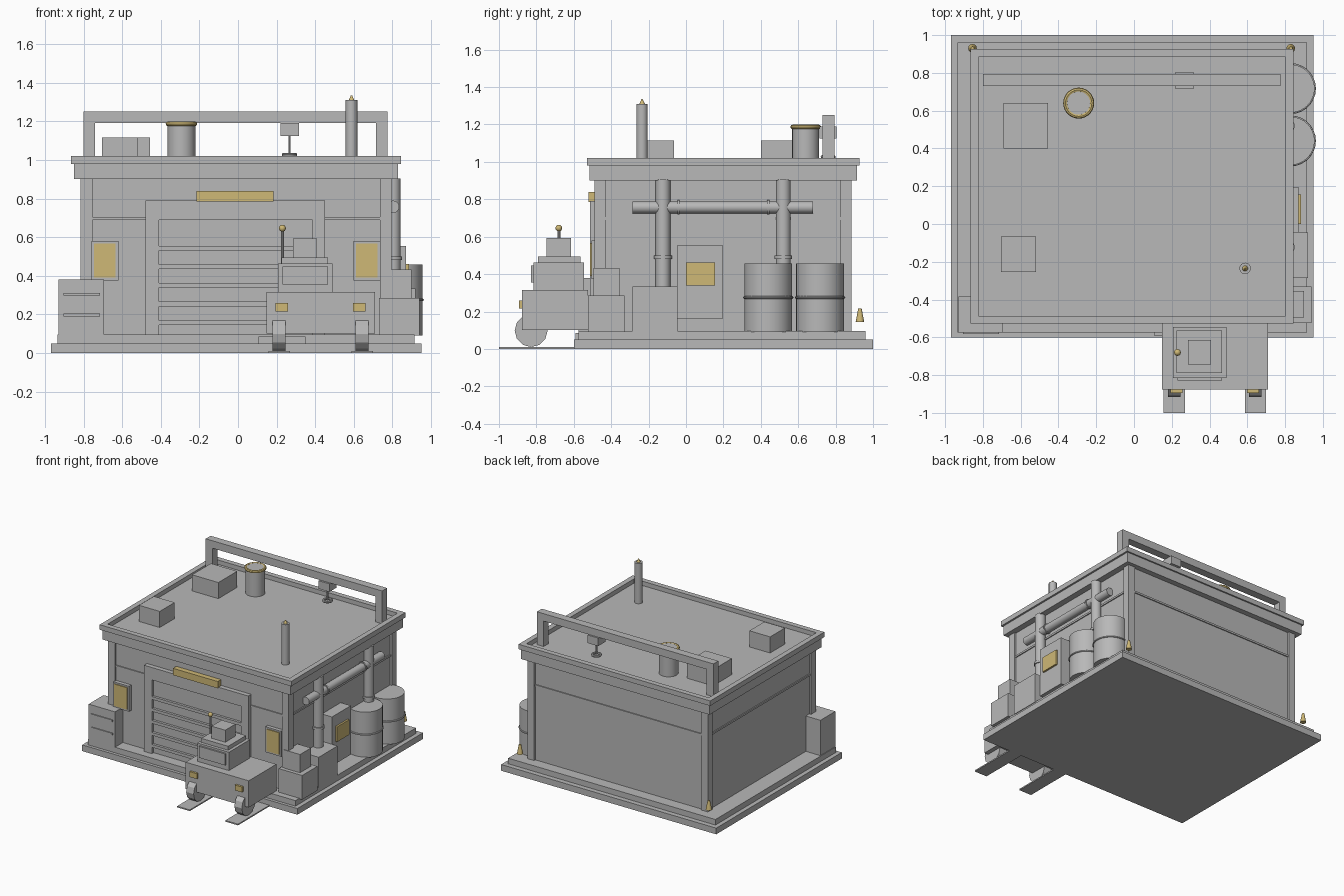
import bpy, math
from mathutils import Vector


def material(name, rgb):
    m = bpy.data.materials.new(name)
    m.diffuse_color = (*rgb, 1)
    return m


GREY = material("grey metal", (0.48, 0.48, 0.48))
GOLD = material("dull yellow", (0.62, 0.48, 0.18))


def finish(name, mat, smooth=False):
    ob = bpy.context.object
    ob.name = name
    ob.data.materials.append(mat)
    if smooth:
        bpy.ops.object.shade_smooth_by_angle(angle=math.radians(35))
    return ob


def box(name, x, y, z, mat=GREY):
    """Box from its (min, max) range on each axis."""
    bpy.ops.mesh.primitive_cube_add(size=1)
    ob = finish(name, mat)
    for v in ob.data.vertices:
        v.co = [r[0] if c < 0 else r[1] for c, r in zip(v.co, (x, y, z))]
    return ob


def rod(name, a, b, r, mat=GREY, r2=None, sides=24, smooth=True):
    """Cylinder or cone between two points."""
    a, b = Vector(a), Vector(b)
    bpy.ops.mesh.primitive_cone_add(vertices=sides, radius1=r, radius2=r if r2 is None else r2,
                                    depth=(b - a).length, location=(a + b) / 2)
    ob = finish(name, mat, smooth)
    ob.rotation_euler = (b - a).to_track_quat('Z', 'Y').to_euler()
    return ob


def ring(name, loc, big, small, mat=GREY):
    bpy.ops.mesh.primitive_torus_add(location=loc, major_radius=big, minor_radius=small,
                                     major_segments=28, minor_segments=8)
    return finish(name, mat, True)


def frame(name, x, y, z, w):
    """Flat four-sided border lying in the ground plane."""
    for i, (xa, ya) in enumerate([(x, (y[0], y[0] + w)), (x, (y[1] - w, y[1])),
                                  ((x[0], x[0] + w), (y[0] + w, y[1] - w)),
                                  ((x[1] - w, x[1]), (y[0] + w, y[1] - w))]):
        box(f"{name}_{i}", xa, ya, z)


# Foundation and building shell
box("foundation", (-0.97, 0.95), (-0.6, 1.0), (0, 0.05))
box("plinth", (-0.935, 0.915), (-0.575, 0.96), (0.05, 0.095))
box("walls", (-0.80, 0.78), (-0.475, 0.87), (0.09, 0.92))
for i, x in enumerate((-0.815, 0.735)):
    for j, y in enumerate((-0.49, 0.825)):
        box(f"corner_post_{i}{j}", (x, x + 0.06), (y, y + 0.06), (0.09, 0.91))
frame("wall_trim", (-0.808, 0.788), (-0.483, 0.878), (0.69, 0.705), 0.02)
box("cornice", (-0.85, 0.83), (-0.515, 0.915), (0.90, 0.985))
frame("parapet", (-0.865, 0.845), (-0.528, 0.927), (0.98, 1.02), 0.042)

# Roller door with frame, slats and sign
for i, x in enumerate(((-0.48, -0.41), (0.385, 0.45))):
    box(f"door_jamb_{i}", x, (-0.512, -0.47), (0.09, 0.79))
box("door_lintel", (-0.41, 0.385), (-0.512, -0.47), (0.69, 0.79))
box("door", (-0.41, 0.385), (-0.49, -0.47), (0.09, 0.69))
for i in range(5):
    z = 0.145 + i * 0.0965
    box(f"door_slat_{i}", (-0.41, 0.385), (-0.51, -0.48), (z, z + 0.024))
box("door_sign", (-0.215, 0.185), (-0.522, -0.48), (0.785, 0.84), GOLD)
box("door_step", (0.105, 0.35), (-0.59, -0.5), (0.05, 0.085))

# Front windows
for i, x in enumerate((-0.69, 0.668)):
    box(f"window_frame_{i}", (x - 0.07, x + 0.07), (-0.505, -0.47), (0.375, 0.58))
    box(f"window_pane_{i}", (x - 0.056, x + 0.056), (-0.512, -0.48), (0.39, 0.567), GOLD)

# Vented cabinet at the front left corner
box("vent_cabinet", (-0.93, -0.695), (-0.575, -0.385), (0.09, 0.38))
for i, z in enumerate((0.19, 0.297)):
    box(f"vent_bar_{i}", (-0.905, -0.715), (-0.583, -0.57), (z, z + 0.014))

# Crates and electrical cabinet on the right side
box("crate_low", (0.73, 0.94), (-0.525, -0.33), (0.09, 0.285))
box("crate_top", (0.755, 0.9), (-0.495, -0.355), (0.285, 0.432))
box("pump_box", (0.77, 0.92), (-0.285, -0.045), (0.09, 0.335))
box("electric_cabinet", (0.77, 0.87), (-0.045, 0.195), (0.16, 0.555))
box("cabinet_panel", (0.86, 0.885), (0.0, 0.155), (0.34, 0.462), GOLD)

# Drums
for i, y in enumerate((0.44, 0.717)):
    rod(f"drum_{i}", (0.828, y, 0.09), (0.828, y, 0.457), 0.128, sides=32)
    ring(f"drum_hoop_{i}", (0.828, y, 0.275), 0.128, 0.007)

# Wall pipes
for i, (y, z) in enumerate(((-0.123, 0.33), (0.52, 0.45))):
    rod(f"riser_pipe_{i}", (0.803, y, z), (0.803, y, 0.905), 0.039)
    rod(f"riser_flange_{i}", (0.803, y, 0.482), (0.803, y, 0.5), 0.047)
rod("cross_pipe", (0.803, -0.285, 0.757), (0.803, 0.68, 0.757), 0.032)
for i, y in enumerate((-0.04, 0.44)):
    rod(f"cross_flange_{i}", (0.803, y - 0.006, 0.757), (0.803, y + 0.006, 0.757), 0.039)

# Rear corner lamps
for i, x in enumerate((-0.855, 0.83)):
    rod(f"corner_lamp_{i}", (x, 0.93, 0.143), (x, 0.93, 0.217), 0.023, GOLD, 0.009, 12)

# Roof gantry with hoist
for i, x in enumerate((-0.80, 0.715)):
    box(f"gantry_post_{i}", (x, x + 0.06), (0.73, 0.793), (0.98, 1.19))
box("gantry_beam", (-0.80, 0.775), (0.73, 0.793), (1.19, 1.25))
box("hoist", (0.22, 0.315), (0.715, 0.805), (1.125, 1.19))
rod("hoist_cable", (0.267, 0.76, 1.03), (0.267, 0.76, 1.13), 0.006, sides=8)
ring("hoist_hook", (0.267, 0.76, 1.027), 0.03, 0.01)

# Roof stack, boxes and mast
rod("stack", (-0.293, 0.64, 0.98), (-0.293, 0.64, 1.195), 0.072, sides=32)
ring("stack_rim", (-0.293, 0.64, 1.187), 0.07, 0.012, GOLD)
box("roof_unit_back", (-0.69, -0.455), (0.4, 0.64), (0.98, 1.115))
box("roof_unit_front", (-0.705, -0.52), (-0.255, -0.065), (0.98, 1.115))
rod("mast", (0.588, -0.235, 0.98), (0.588, -0.235, 1.31), 0.03)
rod("mast_tip", (0.588, -0.235, 1.31), (0.588, -0.235, 1.335), 0.015, GOLD, 0.003, 10)

# Utility vehicle at the front
box("vehicle_body", (0.147, 0.71), (-0.877, -0.525), (0.1, 0.315))
box("vehicle_cab", (0.207, 0.49), (-0.815, -0.545), (0.315, 0.463))
box("windshield", (0.23, 0.465), (-0.828, -0.81), (0.355, 0.447))
box("cab_roof", (0.225, 0.465), (-0.79, -0.563), (0.463, 0.495))
box("roof_box", (0.285, 0.408), (-0.745, -0.615), (0.495, 0.592))
rod("aerial", (0.23, -0.68, 0.46), (0.23, -0.68, 0.64), 0.008, sides=10)
bpy.ops.mesh.primitive_uv_sphere_add(segments=12, ring_count=8, radius=0.018, location=(0.23, -0.68, 0.646))
finish("aerial_ball", GOLD, True)
for i, x in enumerate((0.212, 0.642)):
    box(f"wheel_track_{i}", (x - 0.055, x + 0.058), (-1.0, -0.59), (0, 0.01))
    rod(f"wheel_{i}", (x - 0.033, -0.828, 0.098), (x + 0.033, -0.828, 0.098), 0.088, sides=12, smooth=False)
for i, x in enumerate((0.226, 0.629)):
    box(f"headlight_{i}", (x - 0.032, x + 0.032), (-0.894, -0.87), (0.215, 0.258), GOLD)
